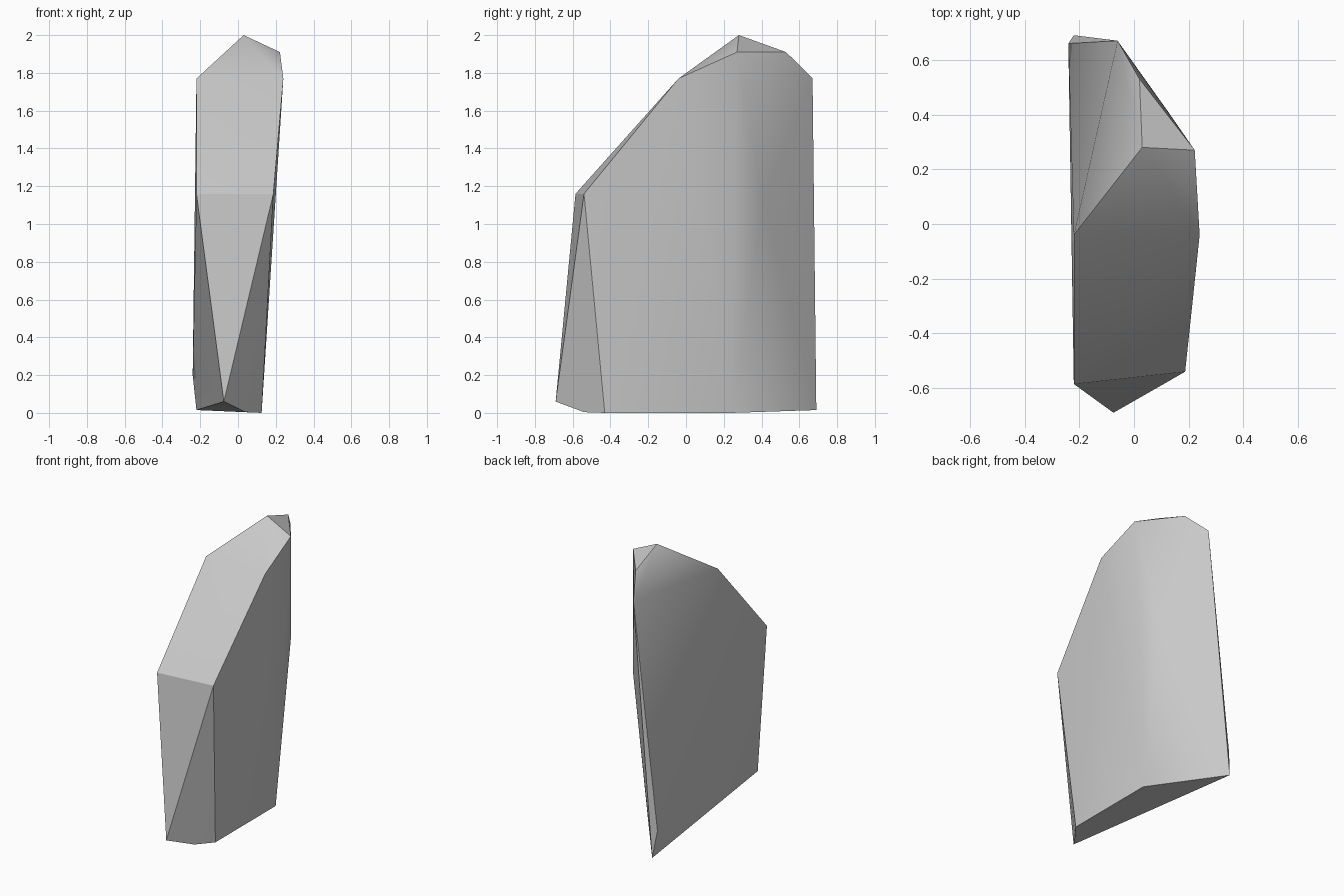
import bpy
import bmesh
import math

# Remove the default cube
default_cube = bpy.data.objects.get("Cube")
if default_cube:
    bpy.data.objects.remove(default_cube, do_unlink=True)


def make_material(name, colour):
    material = bpy.data.materials.new(name)
    material.use_nodes = True
    material.diffuse_color = colour
    shader = material.node_tree.nodes["Principled BSDF"]
    shader.inputs["Base Color"].default_value = colour
    shader.inputs["Roughness"].default_value = 0.9
    return material


def make_hull(name, corners, material):
    """Wrap the corner points in a closed convex stone."""
    bm = bmesh.new()
    for point in corners:
        bm.verts.new(point)
    bmesh.ops.convex_hull(bm, input=bm.verts[:])
    loose = [v for v in bm.verts if not v.link_faces]
    bmesh.ops.delete(bm, geom=loose, context="VERTS")
    bmesh.ops.recalc_face_normals(bm, faces=bm.faces[:])
    mesh = bpy.data.meshes.new(name)
    bm.to_mesh(mesh)
    bm.free()
    mesh.materials.append(material)
    stone = bpy.data.objects.new(name, mesh)
    bpy.context.collection.objects.link(stone)
    return stone


# Peak and shoulders of the rock
crown = [
    (0.03, 0.28, 2.0),
    (0.222, 0.27, 1.91),
    (0.02, 0.53, 1.91),
    (-0.22, -0.04, 1.77),
    (0.24, -0.04, 1.77),
    (-0.06, 0.67, 1.77),
]

# Front brow and the swelling of the back left side
waist = [
    (-0.22, -0.585, 1.16),
    (0.187, -0.54, 1.16),
    (0.125, 0.41, 1.12),
]

# Chipped foot
foot = [
    (-0.24, 0.66, 0.2),
    (-0.075, -0.69, 0.06),
    (-0.22, 0.69, 0.015),
    (0.04, -0.54, 0.004),
    (0.125, -0.43, 0),
    (0.125, 0.24, 0),
]

stone_grey = make_material("stone grey", (0.58, 0.58, 0.58, 1))
rock = make_hull("rock_slab", crown + waist + foot, stone_grey)

# Soften shallow ridges and keep the hard chips sharp
for other in bpy.context.selected_objects:
    other.select_set(False)
rock.select_set(True)
bpy.context.view_layer.objects.active = rock
bpy.ops.object.shade_smooth_by_angle(angle=math.radians(32))

# Let the broad faces read flat beside the narrow ones
weighting = rock.modifiers.new("broad_face_shading", "WEIGHTED_NORMAL")
weighting.mode = "FACE_AREA"
weighting.keep_sharp = True
